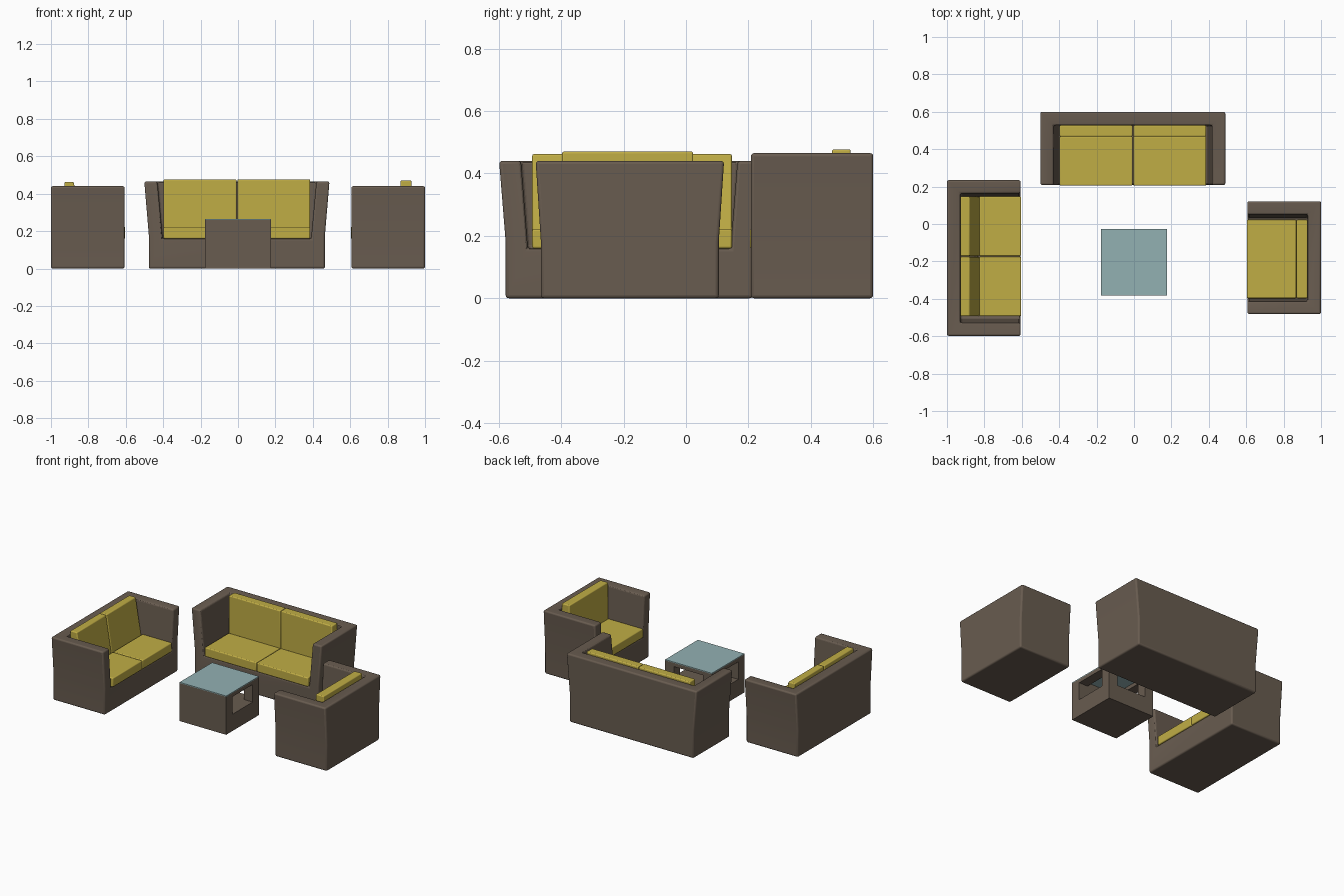
import bpy
import bmesh
from math import radians
from mathutils import Matrix, Vector

default = bpy.data.objects.get("Cube")
if default:
    bpy.data.objects.remove(default, do_unlink=True)


def material(name, colour):
    mat = bpy.data.materials.new(name)
    mat.use_nodes = True
    mat.diffuse_color = (*colour, 1)
    mat.node_tree.nodes["Principled BSDF"].inputs["Base Color"].default_value = (*colour, 1)
    return mat


BROWN = material("brown upholstery", (0.14, 0.107, 0.08))
YELLOW = material("mustard cushion", (0.53, 0.42, 0.06))
GLASS = material("pale teal glass", (0.29, 0.44, 0.45))


def prism(name, profile, start, end, axis, mat, place=Matrix(), bevel=0.0):
    """Extrude a profile: (x, z) along y, or (y, z) along x."""
    bm = bmesh.new()
    if axis == "y":
        verts = [bm.verts.new((p, start, z)) for p, z in profile]
        step = Vector((0, end - start, 0))
    else:
        verts = [bm.verts.new((start, p, z)) for p, z in profile]
        step = Vector((end - start, 0, 0))
    face = bm.faces.new(verts)
    moved = bmesh.ops.extrude_face_region(bm, geom=[face])["geom"]
    bmesh.ops.translate(bm, vec=step, verts=[g for g in moved if isinstance(g, bmesh.types.BMVert)])
    bmesh.ops.recalc_face_normals(bm, faces=bm.faces)
    mesh = bpy.data.meshes.new(name)
    bm.to_mesh(mesh)
    bm.free()
    mesh.materials.append(mat)
    obj = bpy.data.objects.new(name, mesh)
    bpy.context.collection.objects.link(obj)
    obj.matrix_world = place
    if bevel:
        add_bevel(obj, bevel)
    return obj


def add_bevel(obj, width):
    mod = obj.modifiers.new("soft edges", "BEVEL")
    mod.width = width
    mod.segments = 3
    mod.limit_method = "ANGLE"
    mod.angle_limit = radians(30)
    bpy.ops.object.select_all(action="DESELECT")
    obj.select_set(True)
    bpy.context.view_layer.objects.active = obj
    bpy.ops.object.shade_smooth_by_angle(angle=radians(35))


def cut(obj, cutter):
    mod = obj.modifiers.new("cut", "BOOLEAN")
    mod.operation = "DIFFERENCE"
    mod.solver = "EXACT"
    mod.object = cutter
    cutter.hide_render = True
    cutter.hide_set(True)


def box_profile(a, b, low, high):
    return [(a, low), (b, low), (b, high), (a, high)]


SEAT_Z = 0.16


def seat(name, centre, turn, top, base, inner, depth, height, cushions, shift,
         back_top, back_thick, slope):
    """Flared tub frame with seat and back cushions, facing local -y."""
    place = Matrix.Translation((*centre, 0)) @ Matrix.Rotation(radians(turn), 4, "Z")
    front, back = -depth / 2, depth / 2
    wall = back - 0.072

    # Frame: flared block with the seat well cut out of it
    outline = [(-base, 0), (base, 0), (base, 0.18), (top, height), (-top, height), (-base, 0.18)]
    frame = prism(name + "_frame", outline, front, back, "y", BROWN, place)
    lip = top - 0.07
    over = lip + (lip - inner) * 0.1 / (height - SEAT_Z)
    well = [(-inner, SEAT_Z), (inner, SEAT_Z), (over, height + 0.1), (-over, height + 0.1)]
    cut(frame, prism(name + "_well_cutter", well, front - 0.1, wall, "y", BROWN, place))
    add_bevel(frame, 0.01)

    # Cushions
    width = 2 * (inner - 0.003) / cushions
    rest = wall - back_thick
    for i in range(cushions):
        left = shift - inner + 0.003 + i * width + 0.002
        right = left + width - 0.004
        prism(f"{name}_seat_cushion_{i + 1}", box_profile(front - 0.003, rest, SEAT_Z, 0.222),
              left, right, "x", YELLOW, place, 0.006)
        profile = [(rest, SEAT_Z), (wall, SEAT_Z), (wall, back_top), (rest + slope, back_top)]
        prism(f"{name}_back_cushion_{i + 1}", profile, left, right, "x", YELLOW, place, 0.006)


seat("sofa", (-0.006, 0.404), 0, top=0.495, base=0.471, inner=0.397, depth=0.392,
     height=0.465, cushions=2, shift=0, back_top=0.477, back_thick=0.06, slope=0)
seat("loveseat", (-0.803, -0.182), 90, top=0.417, base=0.396, inner=0.325, depth=0.394,
     height=0.44, cushions=2, shift=0.009, back_top=0.462, back_thick=0.10, slope=0.05)
seat("armchair", (0.803, -0.18), -90, top=0.302, base=0.285, inner=0.215, depth=0.394,
     height=0.44, cushions=1, shift=0.007, back_top=0.47, back_thick=0.06, slope=0)

# Coffee table: box with a shelf opening on the sides and rear, under a glass plate
HALF, MID = 0.177, -0.204
table = prism("table_body", box_profile(-HALF, HALF, 0, 0.26), MID - HALF, MID + HALF, "y", BROWN)
cut(table, prism("table_side_cutter", box_profile(MID - 0.11, MID + 0.11, 0.115, 0.235),
                 -0.3, 0.3, "x", BROWN))
cut(table, prism("table_rear_cutter", box_profile(-0.11, 0.11, 0.115, 0.235),
                 MID - 0.11, MID + 0.3, "y", BROWN))
cut(table, prism("table_top_cutter", box_profile(-0.11, 0.11, 0.22, 0.3),
                 MID - 0.11, MID + 0.11, "y", BROWN))
prism("table_glass", box_profile(-HALF, HALF, 0.26, 0.266), MID - HALF, MID + HALF, "y", GLASS)
